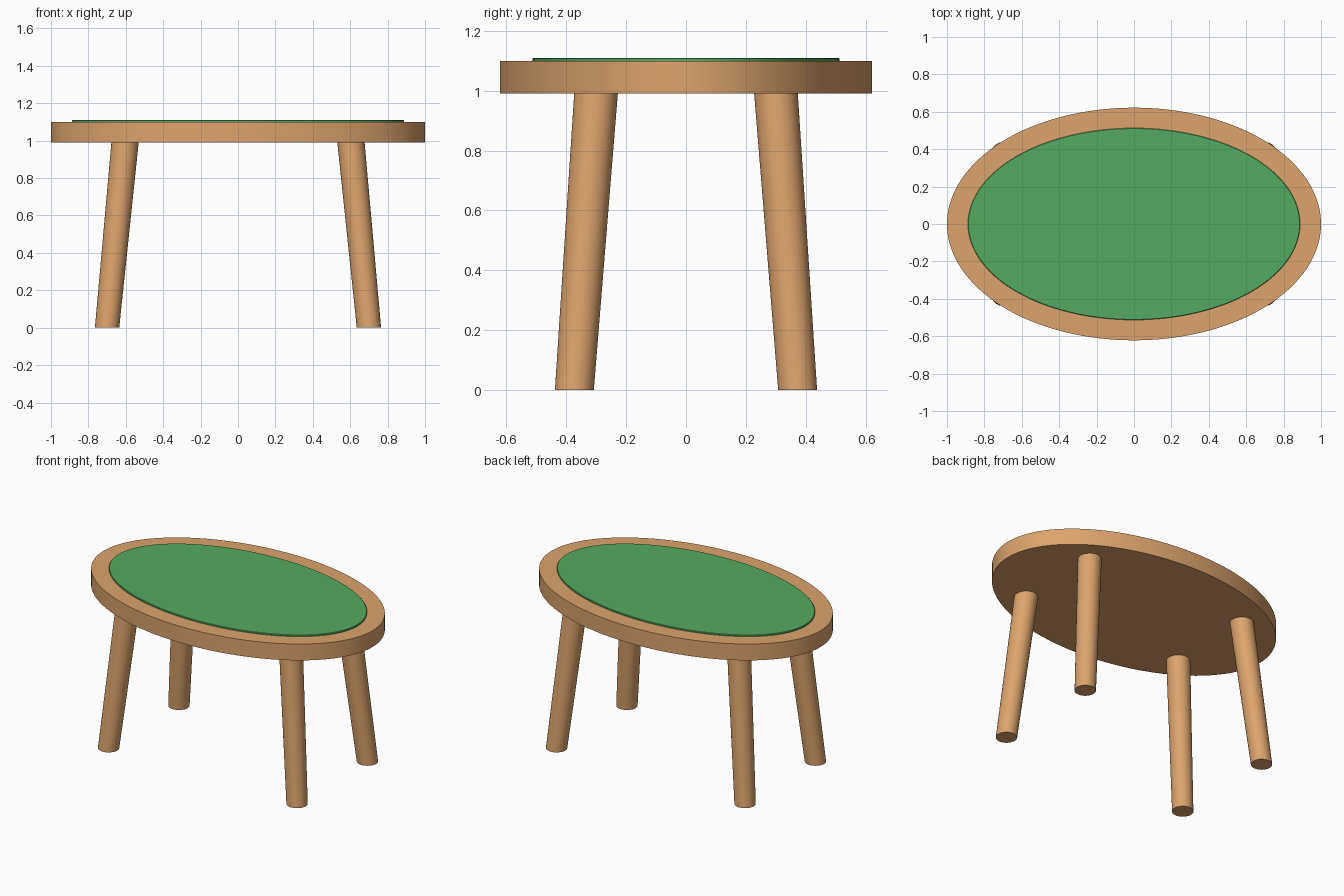
import bpy, bmesh, math

if "Cube" in bpy.data.objects:
    bpy.data.objects.remove(bpy.data.objects["Cube"])


def material(name, rgb):
    m = bpy.data.materials.new(name)
    m.diffuse_color = (*rgb, 1)
    m.use_nodes = True
    m.node_tree.nodes["Principled BSDF"].inputs["Base Color"].default_value = m.diffuse_color
    return m


wood = material("warm wood", (0.72, 0.37, 0.15))
felt = material("green felt", (0.09, 0.40, 0.115))


def loft(name, rings, mat, sides):
    """Solid through elliptical rings given as (cx, cy, z, rx, ry)."""
    bm = bmesh.new()
    loops = []
    for cx, cy, z, rx, ry in rings:
        loops.append([bm.verts.new((cx + rx * math.cos(a), cy + ry * math.sin(a), z))
                      for a in (2 * math.pi * i / sides for i in range(sides))])
    for lo, hi in zip(loops, loops[1:]):
        for i in range(sides):
            j = (i + 1) % sides
            bm.faces.new((lo[i], lo[j], hi[j], hi[i]))
    bm.faces.new(loops[0][::-1])
    bm.faces.new(loops[-1])
    me = bpy.data.meshes.new(name)
    bm.to_mesh(me)
    bm.free()
    me.materials.append(mat)
    ob = bpy.data.objects.new(name, me)
    bpy.context.collection.objects.link(ob)
    bpy.ops.object.select_all(action='DESELECT')
    ob.select_set(True)
    bpy.context.view_layer.objects.active = ob
    bpy.ops.object.shade_smooth_by_angle(angle=math.radians(35))
    return ob


# Oval table top
loft("table_top", [(0, 0, 0.99, 1, 0.622), (0, 0, 1.10, 1, 0.622)], wood, 128)

# Thin raised felt panel with a softened rim
loft("felt_panel", [(0, 0, 1.098, 0.888, 0.513), (0, 0, 1.107, 0.888, 0.513),
                    (0, 0, 1.11, 0.885, 0.510)], felt, 128)

# Four splayed legs, slightly thinner at the floor
for yname, sy in (("front", -1), ("back", 1)):
    for xname, sx in (("left", -1), ("right", 1)):
        loft(f"{yname}_{xname}_leg",
             [(0.70 * sx, 0.373 * sy, 0, 0.065, 0.065),
              (0.603 * sx, 0.30 * sy, 1.0, 0.073, 0.073)], wood, 48)
